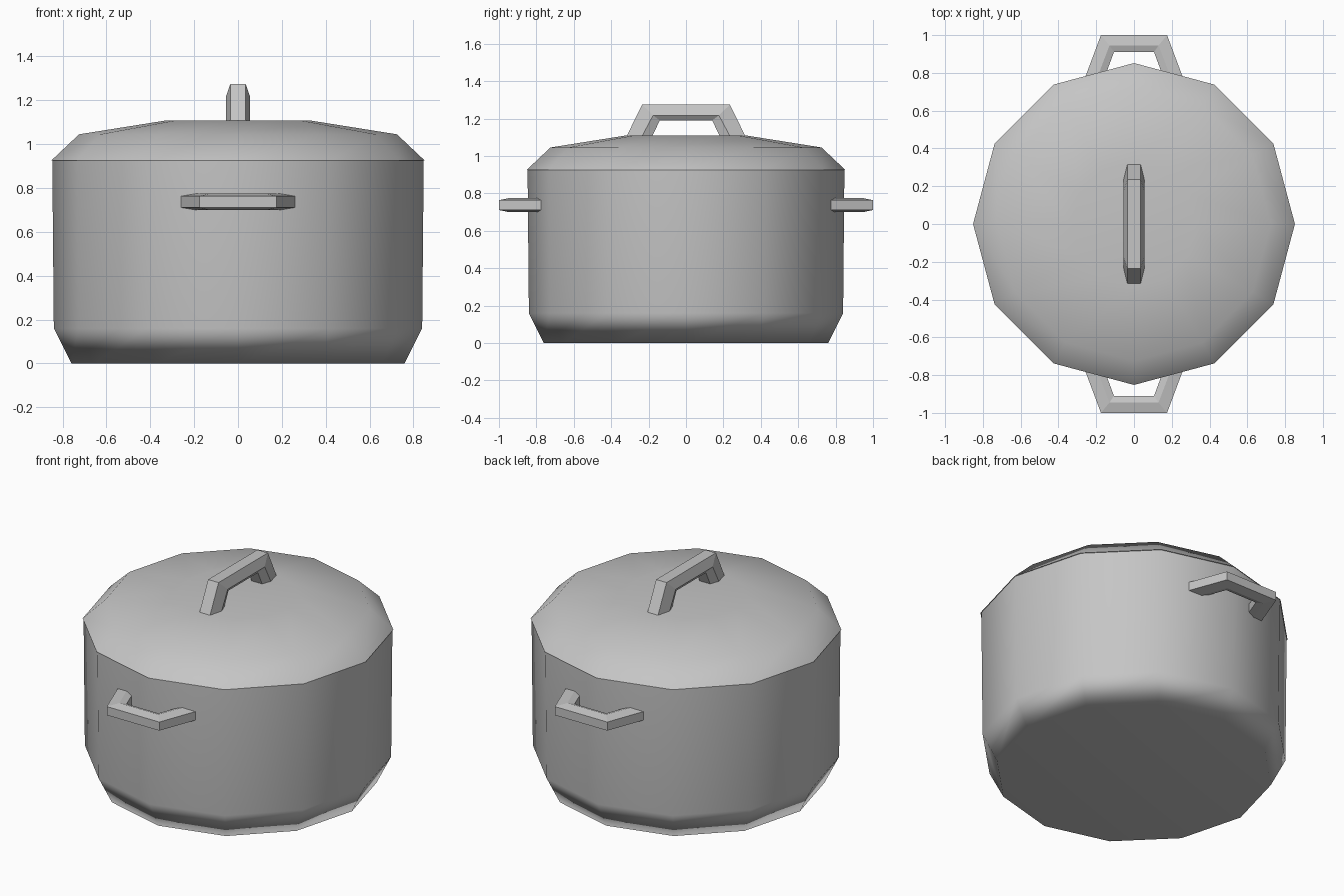
import bpy, bmesh, math
from mathutils import Matrix

cube = bpy.data.objects.get("Cube")
if cube:
    bpy.data.objects.remove(cube, do_unlink=True)

SIDES = 12

metal = bpy.data.materials.new("grey metal")
metal.use_nodes = True
colour = (0.56, 0.56, 0.56, 1)
metal.diffuse_color = colour
metal.node_tree.nodes["Principled BSDF"].inputs["Base Color"].default_value = colour


def make_object(name, bm):
    bmesh.ops.recalc_face_normals(bm, faces=bm.faces[:])
    mesh = bpy.data.meshes.new(name)
    bm.to_mesh(mesh)
    bm.free()
    mesh.materials.append(metal)
    obj = bpy.data.objects.new(name, mesh)
    bpy.context.collection.objects.link(obj)
    return obj


def lathe(name, profile, cap_ring):
    """Turn a (radius, height) profile and close one of its rings with a flat cap."""
    bm = bmesh.new()
    rings = []
    for radius, height in profile:
        angles = [math.tau * i / SIDES for i in range(SIDES)]
        rings.append([bm.verts.new((radius * math.cos(a), radius * math.sin(a), height))
                      for a in angles])
    for low, high in zip(rings, rings[1:]):
        for i in range(SIDES):
            j = (i + 1) % SIDES
            bm.faces.new((low[i], low[j], high[j], high[i]))
    cap = bm.faces.new(rings[cap_ring])
    obj = make_object(name, bm)
    # Make the cap face outward, together with the wall
    bpy.ops.object.select_all(action='DESELECT')
    bpy.context.view_layer.objects.active = obj
    obj.select_set(True)
    bpy.ops.object.shade_smooth_by_angle(angle=math.radians(80))
    weighted = obj.modifiers.new("weighted normals", 'WEIGHTED_NORMAL')
    weighted.keep_sharp = True
    return obj


def handle(name, levels, matrix):
    """Bent bar with a six-sided section; each level is
    (half length at top, half length at foot, height, half thickness)."""
    bm = bmesh.new()
    rings = []
    for side, at_foot in ((-1, True), (-1, False), (1, False), (1, True)):
        points = [(side * (foot if at_foot else top), 0 if at_foot else height, thick)
                  for top, foot, height, thick in levels]
        loop = [(x, t, z) for x, z, t in points]
        loop += [(x, -t, z) for x, z, t in reversed(points)]
        rings.append([bm.verts.new(p) for p in loop])
    for a, b in zip(rings, rings[1:]):
        for i in range(len(a)):
            j = (i + 1) % len(a)
            bm.faces.new((a[i], a[j], b[j], b[i]))
    bm.faces.new(rings[0])
    bm.faces.new(rings[-1])
    bm.transform(matrix)
    return make_object(name, bm)


# Pot body and lid
lathe("pot_body", [(0.76, 0), (0.84, 0.16), (0.847, 0.925)], 0)
lathe("lid", [(0.8, 0.925), (0.852, 0.925), (0.725, 1.045), (0.33, 1.108)], -1)

# Lid handle, running front to back
lid_levels = [(0.235, 0.32, 0.174, 0.035),
              (0.176, 0.238, 0.117, 0.055),
              (0.14, 0.183, 0.09, 0.035)]
handle("lid_handle", lid_levels,
       Matrix.Translation((0, 0, 1.1)) @ Matrix.Rotation(math.pi / 2, 4, 'Z'))

# Carrying handles at front and back
grip_levels = [(0.175, 0.265, 0.24, 0.026),
               (0.13, 0.2, 0.185, 0.038),
               (0.106, 0.162, 0.15, 0.026)]
for name, turn in (("front_handle", 0), ("back_handle", math.pi)):
    handle(name, grip_levels,
           Matrix.Rotation(turn, 4, 'Z')
           @ Matrix.Translation((0, -0.76, 0.737))
           @ Matrix.Rotation(math.pi / 2, 4, 'X'))
